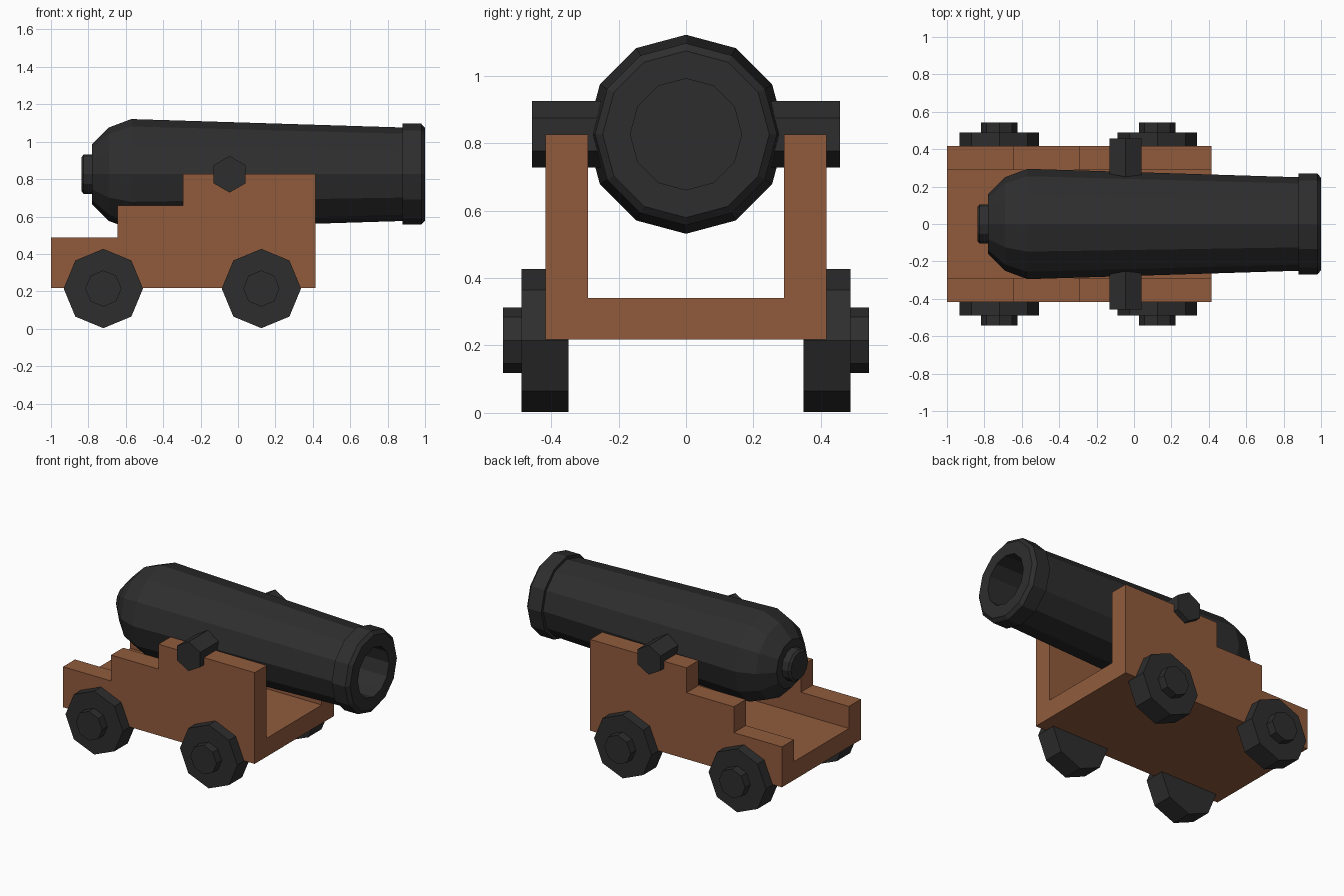
import bpy
import bmesh
from math import cos, sin, tau
from mathutils import Vector

cube = bpy.data.objects.get("Cube")
if cube:
    bpy.data.objects.remove(cube, do_unlink=True)


def make_material(name, rgb):
    mat = bpy.data.materials.new(name)
    mat.use_nodes = True
    mat.diffuse_color = (*rgb, 1)
    bsdf = mat.node_tree.nodes["Principled BSDF"]
    bsdf.inputs["Base Color"].default_value = (*rgb, 1)
    bsdf.inputs["Roughness"].default_value = 0.8
    return mat


iron = make_material("dark iron", (0.027, 0.027, 0.027))
wood = make_material("brown wood", (0.28, 0.105, 0.046))


def finish(bm, name, mat):
    bmesh.ops.recalc_face_normals(bm, faces=bm.faces)
    mesh = bpy.data.meshes.new(name)
    bm.to_mesh(mesh)
    bm.free()
    mesh.materials.append(mat)
    obj = bpy.data.objects.new(name, mesh)
    bpy.context.collection.objects.link(obj)
    return obj


def lathe(name, profile, sides, axis, centre, mat):
    """Revolve (distance, radius) pairs about the x or y axis, capping both ends."""
    bm = bmesh.new()
    rings = []
    for d, r in profile:
        ring = []
        for i in range(sides):
            u, z = r * sin(tau * i / sides), r * cos(tau * i / sides)
            offset = Vector((d, u, z)) if axis == "x" else Vector((u, d, z))
            ring.append(bm.verts.new(Vector(centre) + offset))
        rings.append(ring)
    for a, b in zip(rings, rings[1:]):
        for i in range(sides):
            j = (i + 1) % sides
            bm.faces.new((a[i], a[j], b[j], b[i]))
    bm.faces.new(rings[0])
    bm.faces.new(rings[-1])
    return finish(bm, name, mat)


def extrude_profile(name, points, y0, y1, mat):
    """Extrude an x-z outline from y0 to y1."""
    bm = bmesh.new()
    face = bm.faces.new([bm.verts.new((x, y0, z)) for x, z in points])
    new = bmesh.ops.extrude_face_region(bm, geom=[face])["geom"]
    verts = [v for v in new if isinstance(v, bmesh.types.BMVert)]
    bmesh.ops.translate(bm, verts=verts, vec=(0, y1 - y0, 0))
    return finish(bm, name, mat)


AXIS_Z = 0.826
BACK, FRONT, BASE = -1.0, 0.415, 0.217

# Barrel: knob, rounded breech, taper, muzzle ring and hollow bore
barrel_profile = [
    (-0.838, 0.09), (-0.825, 0.105), (-0.78, 0.105), (-0.78, 0.16),
    (-0.69, 0.25), (-0.57, 0.295), (0.88, 0.25), (0.88, 0.27),
    (0.98, 0.27), (1.0, 0.247), (1.0, 0.165), (0.4, 0.165),
]
lathe("barrel", barrel_profile, 12, "x", (0, 0, AXIS_Z), iron)

# Trunnion bar that carries the barrel
lathe("trunnion", [(-0.456, 0.098), (0.456, 0.098)], 6, "y",
      (-0.045, 0, AXIS_Z), iron)

# Carriage floor and stepped cheeks
floor = [(BACK, BASE), (FRONT, BASE), (FRONT, 0.34), (BACK, 0.34)]
extrude_profile("carriage_floor", floor, -0.29, 0.29, wood)
cheek = [(BACK, BASE), (FRONT, BASE), (FRONT, AXIS_Z), (-0.295, AXIS_Z),
         (-0.295, 0.66), (-0.645, 0.66), (-0.645, 0.487), (BACK, 0.487)]
for side, label in ((1, "back"), (-1, "front")):
    extrude_profile(f"{label}_cheek", cheek, side * 0.29, side * 0.417, wood)

    # Eight-sided wheels with raised hubs
    for x, end in ((-0.72, "breech"), (0.125, "muzzle")):
        wheel = [(side * y, r) for y, r in
                 ((0.348, 0.212), (0.488, 0.212), (0.488, 0.097), (0.543, 0.097))]
        lathe(f"{label}_{end}_wheel", wheel, 8, "y", (x, 0, 0.212 + 0.003), iron)
